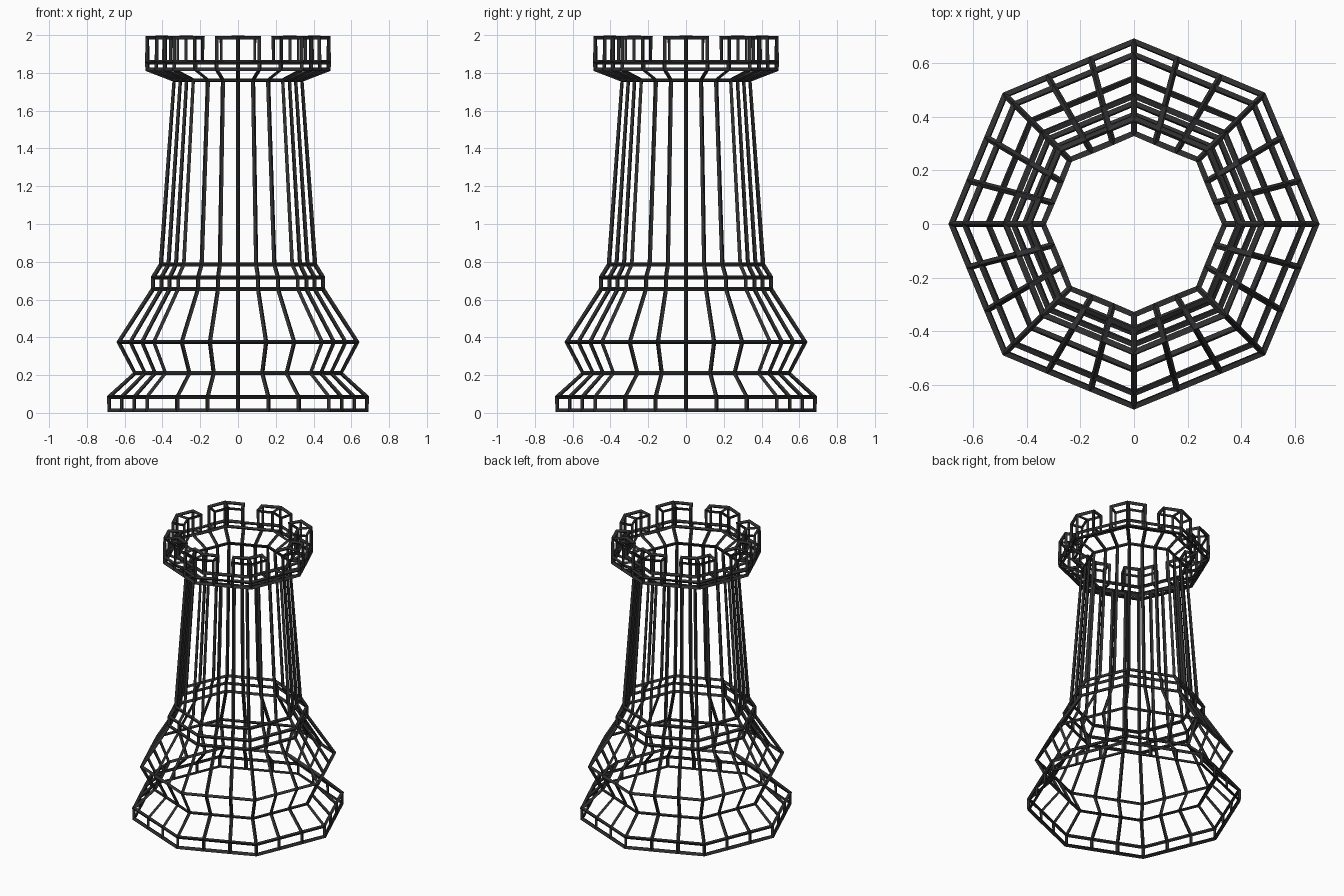
import bpy
import bmesh
import math

if "Cube" in bpy.data.objects:
    bpy.data.objects.remove(bpy.data.objects["Cube"])

SIDES = 8      # octagonal plan
SPLIT = 3      # segments per side
N = SIDES * SPLIT
WIRE = 0.024   # strut thickness

# Outer profile (radius, height), then the inner edge of the battlement ledge
PROFILE = [
    (0.682, 0.012), (0.682, 0.085),   # foot
    (0.545, 0.210), (0.632, 0.375),   # waist and bulge
    (0.450, 0.655), (0.450, 0.717),   # collar
    (0.408, 0.785), (0.338, 1.763),   # shaft
    (0.480, 1.817), (0.480, 1.857),   # rim
    (0.393, 1.857),                   # ledge
]
TOP = 1.988


def corner(i, r):
    a = 2 * math.pi * i / SIDES
    return r * math.cos(a), r * math.sin(a)


def ring(bm, r, z):
    """Octagon whose straight sides are split into equal segments."""
    verts = []
    for i in range(SIDES):
        (x0, y0), (x1, y1) = corner(i, r), corner(i + 1, r)
        for k in range(SPLIT):
            t = k / SPLIT
            verts.append(bm.verts.new((x0 + (x1 - x0) * t, y0 + (y1 - y0) * t, z)))
    return verts


bm = bmesh.new()
rings = [ring(bm, r, z) for r, z in PROFILE]

# Body shell
bands = []
for lo, hi in zip(rings, rings[1:]):
    bands.append([bm.faces.new((lo[i], lo[(i + 1) % N], hi[(i + 1) % N], hi[i]))
                  for i in range(N)])
bm.faces.new(rings[0][::-1])
bm.faces.new(rings[-1])

# Battlements: raise the ledge around each corner, leave the middle third as a gap
raised = [f for i, f in enumerate(bands[-1]) if i % SPLIT != 1]
out = bmesh.ops.extrude_face_region(bm, geom=raised)
for g in out["geom"]:
    if isinstance(g, bmesh.types.BMVert):
        g.co.z = TOP
leftover = [f for f in raised if f.is_valid]
if leftover:
    bmesh.ops.delete(bm, geom=leftover, context='FACES')
bmesh.ops.recalc_face_normals(bm, faces=bm.faces[:])

mesh = bpy.data.meshes.new("tower_lattice")
bm.to_mesh(mesh)
bm.free()
tower = bpy.data.objects.new("tower_lattice", mesh)
bpy.context.collection.objects.link(tower)

# Turn every edge into a strut
wire = tower.modifiers.new("struts", 'WIREFRAME')
wire.thickness = WIRE
wire.offset = 0.0
wire.use_even_offset = True
wire.use_replace = True

dark = bpy.data.materials.new("dark_metal")
dark.diffuse_color = (0.03, 0.03, 0.03, 1)
dark.use_nodes = True
dark.node_tree.nodes["Principled BSDF"].inputs["Base Color"].default_value = dark.diffuse_color
mesh.materials.append(dark)
